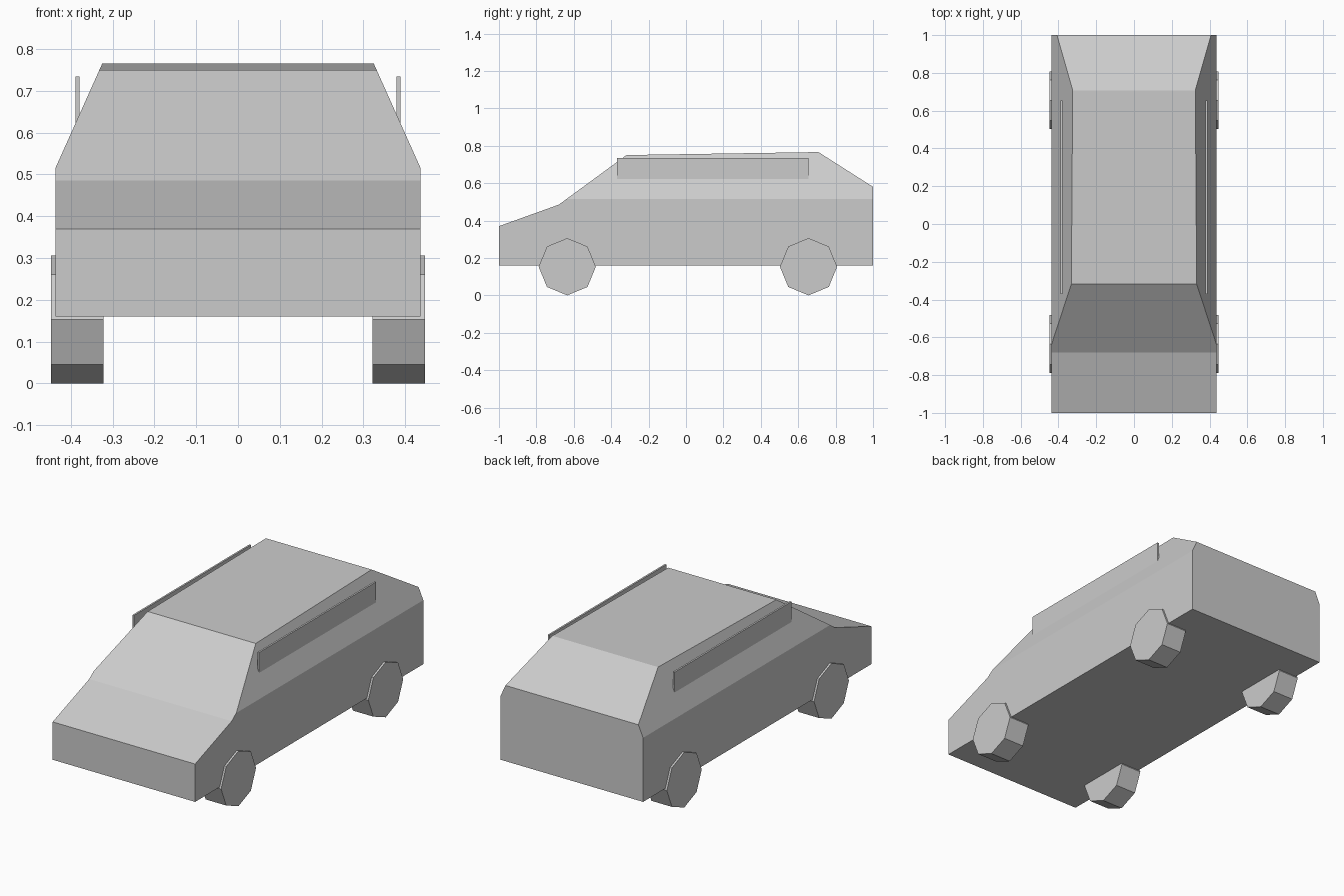
import bpy, bmesh, math
from mathutils import Vector, Matrix

if "Cube" in bpy.data.objects:
    bpy.data.objects.remove(bpy.data.objects["Cube"])

grey = bpy.data.materials.new("plain grey")
grey.diffuse_color = (0.6, 0.6, 0.6, 1)
grey.use_nodes = True
grey.node_tree.nodes["Principled BSDF"].inputs["Base Color"].default_value = grey.diffuse_color


def finish(name, bm):
    bmesh.ops.recalc_face_normals(bm, faces=bm.faces[:])
    mesh = bpy.data.meshes.new(name)
    bm.to_mesh(mesh)
    bm.free()
    mesh.materials.append(grey)
    obj = bpy.data.objects.new(name, mesh)
    bpy.context.collection.objects.link(obj)
    return obj


# Body: side profile extruded across x, then the cabin sides sliced inward
HALF = 0.437
profile = [(-1, 0.16), (-1, 0.37), (-0.68, 0.485), (-0.318, 0.75),
           (0.708, 0.766), (1, 0.58), (1, 0.16)]
bm = bmesh.new()
face = bm.faces.new([bm.verts.new((-HALF, y, z)) for y, z in profile])
ext = bmesh.ops.extrude_face_region(bm, geom=[face])
bmesh.ops.translate(bm, vec=(2 * HALF, 0, 0),
                    verts=[v for v in ext["geom"] if isinstance(v, bmesh.types.BMVert)])
bmesh.ops.recalc_face_normals(bm, faces=bm.faces[:])
for side in (-1, 1):
    cut = bmesh.ops.bisect_plane(
        bm, geom=bm.verts[:] + bm.edges[:] + bm.faces[:],
        plane_co=(side * HALF, 0, 0.515), plane_no=(side * 0.25, 0, 0.112),
        clear_outer=True)
    bmesh.ops.holes_fill(bm, edges=[e for e in bm.edges if e.is_boundary])
finish("body", bm)

# Wheels: eight-sided cylinders with a corner at the top
for end, y in (("front", -0.635), ("rear", 0.655)):
    for label, side in (("left", -1), ("right", 1)):
        bm = bmesh.new()
        bmesh.ops.create_cone(bm, cap_ends=True, segments=8, radius1=0.153,
                              radius2=0.153, depth=0.126)
        bmesh.ops.transform(bm, verts=bm.verts[:],
                            matrix=Matrix.Translation((side * 0.385, y, 0.153))
                            @ Matrix.Rotation(math.pi / 2, 4, "Y"))
        finish(f"{end}_{label}_wheel", bm)

# Thin upright roof rails, bedded in the cabin sides
for label, side in (("left", -1), ("right", 1)):
    bm = bmesh.new()
    bmesh.ops.create_cube(bm, size=1)
    bmesh.ops.scale(bm, vec=(0.01, 1.025, 0.135), verts=bm.verts[:])
    bmesh.ops.translate(bm, vec=(side * 0.384, 0.1425, 0.6675), verts=bm.verts[:])
    finish(f"{label}_roof_rail", bm)
